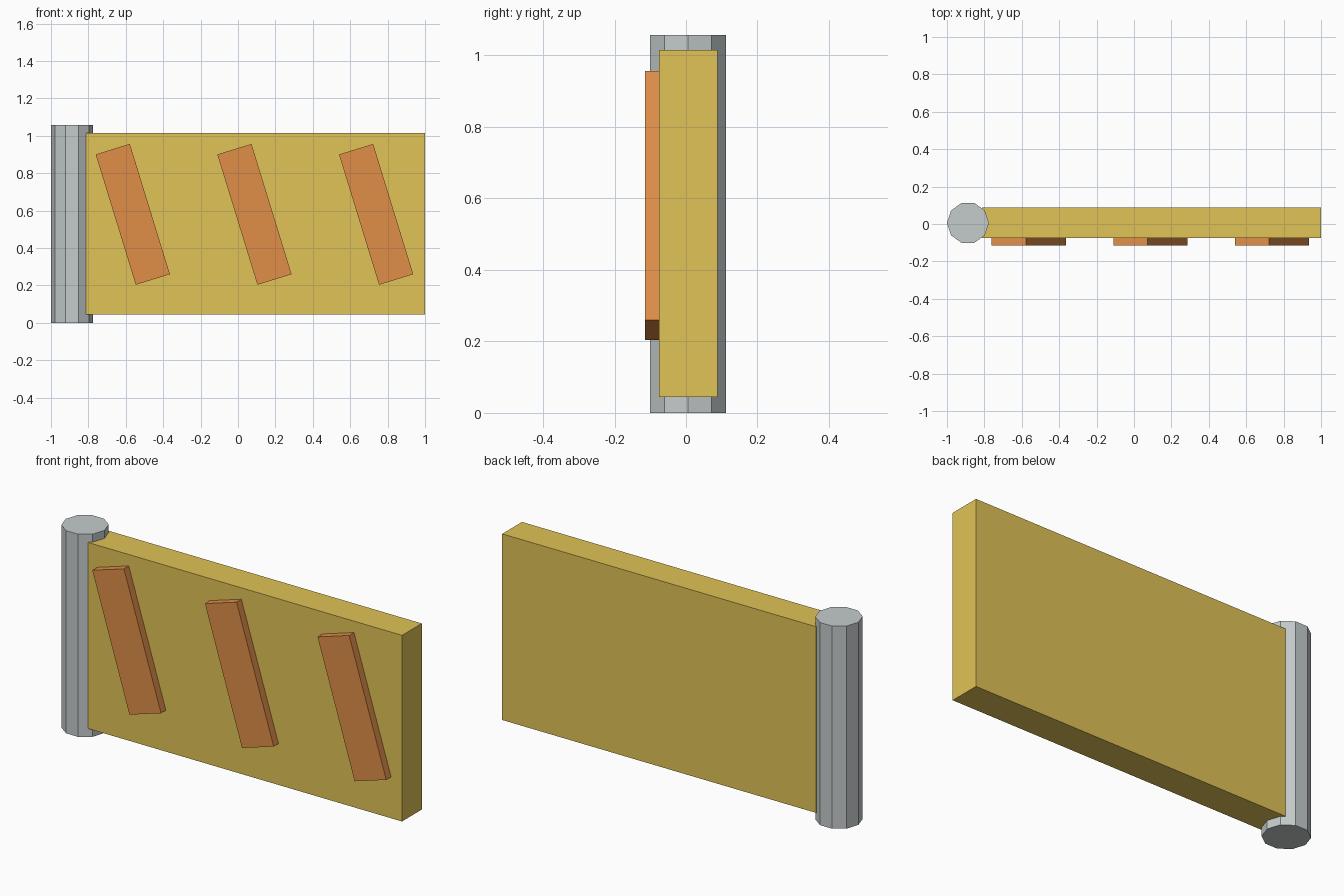
import bpy
import math

if "Cube" in bpy.data.objects:
    bpy.data.objects.remove(bpy.data.objects["Cube"])


def material(name, rgb):
    """Flat colour given as 0-255 sRGB, stored as linear."""
    lin = [(c / 255 / 12.92 if c <= 10 else ((c / 255 + 0.055) / 1.055) ** 2.4) for c in rgb]
    mat = bpy.data.materials.new(name)
    mat.diffuse_color = (*lin, 1)
    mat.use_nodes = True
    mat.node_tree.nodes["Principled BSDF"].inputs["Base Color"].default_value = mat.diffuse_color
    return mat


def box(name, centre, size, mat, tilt=0.0):
    bpy.ops.mesh.primitive_cube_add(size=1, location=centre, rotation=(0, tilt, 0))
    ob = bpy.context.object
    ob.name = name
    ob.scale = size
    ob.data.materials.append(mat)
    return ob


grey = material("post grey", (197, 204, 204))
yellow = material("panel yellow", (224, 195, 86))
orange = material("stripe orange", (224, 143, 73))

# Ten-sided post, with corners pointing along x
bpy.ops.mesh.primitive_cylinder_add(vertices=10, radius=0.112, depth=1.058,
                                    location=(-0.888, 0.006, 0.529),
                                    rotation=(0, 0, math.pi / 2))
post = bpy.context.object
post.name = "post"
post.data.materials.append(grey)

# Board running out from the post
box("panel", (0.093, 0.0065, 0.53), (1.814, 0.163, 0.972), yellow)

# Three slanted raised stripes on the front
for i in range(3):
    box(f"stripe_{i + 1}", (-0.5625 + 0.6505 * i, -0.0925, 0.58),
        (0.191, 0.045, 0.729), orange, tilt=-math.radians(17.1))
